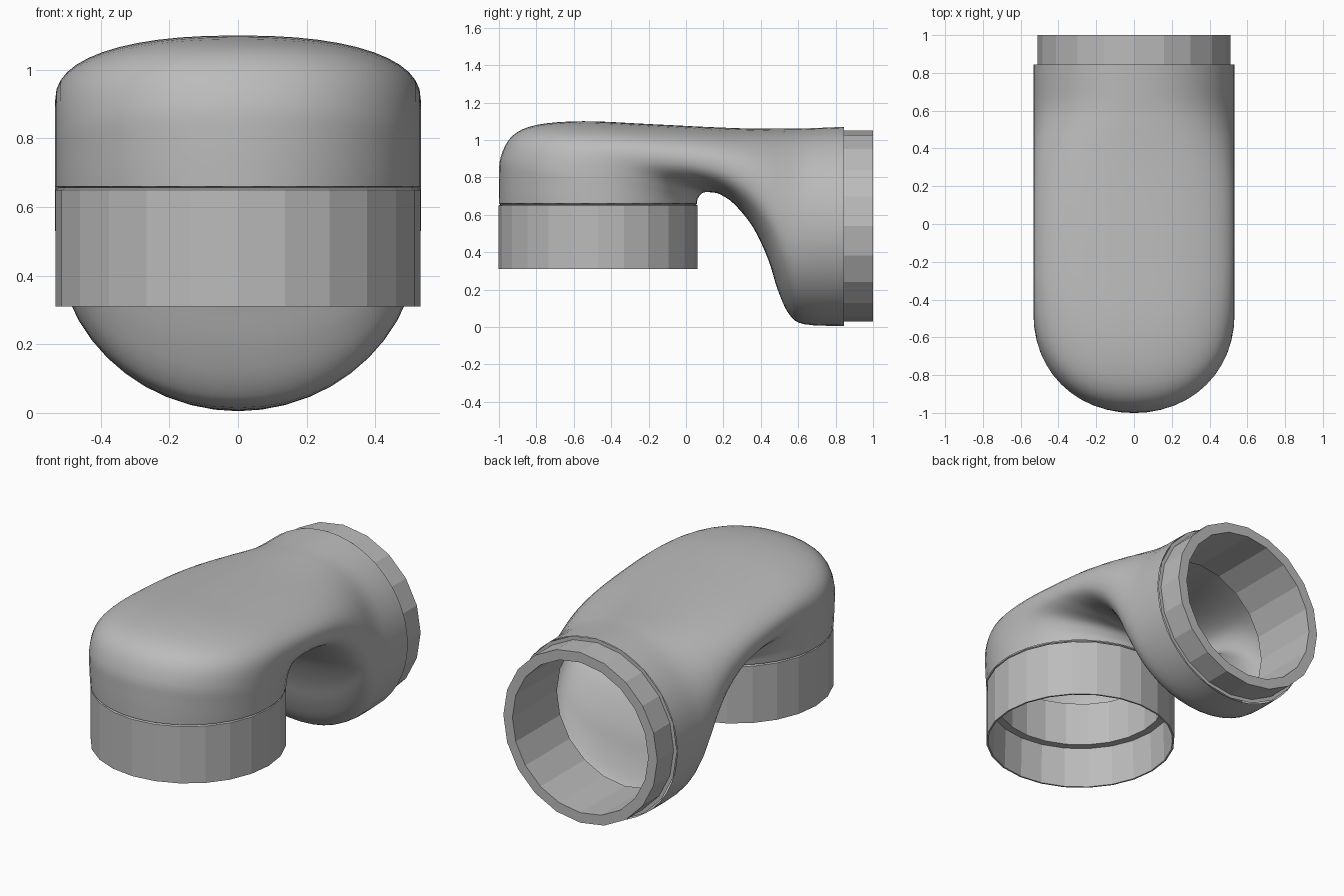
import bpy
import math
from mathutils import Vector

cube = bpy.data.objects.get("Cube")
if cube:
    bpy.data.objects.remove(cube, do_unlink=True)

grey = bpy.data.materials.new("plain_grey")
grey.use_nodes = True
colour = (0.5, 0.5, 0.5, 1)
grey.diffuse_color = colour
grey.node_tree.nodes["Principled BSDF"].inputs["Base Color"].default_value = colour


def loft(name, rings, smooth):
    """Skin a list of equal closed rings into an open tube."""
    n = len(rings[0])
    verts = [p for ring in rings for p in ring]
    faces = []
    for i in range(len(rings) - 1):
        for j in range(n):
            k = (j + 1) % n
            faces.append((i * n + j, i * n + k, (i + 1) * n + k, (i + 1) * n + j))
    mesh = bpy.data.meshes.new(name)
    mesh.from_pydata(verts, [], faces)
    mesh.materials.append(grey)
    for poly in mesh.polygons:
        poly.use_smooth = smooth
    obj = bpy.data.objects.new(name, mesh)
    bpy.context.collection.objects.link(obj)
    return obj


def turned(name, profile, centre, axis, side, sides):
    """Revolve (radius, distance) points round an axis through centre."""
    centre, axis, side = Vector(centre), Vector(axis), Vector(side)
    other = axis.cross(side)
    angles = [math.tau * j / sides for j in range(sides)]
    rings = [[centre + axis * d + (side * math.cos(a) + other * math.sin(a)) * r
              for a in angles] for r, d in profile]
    return loft(name, rings, False)


def catmull(a, b, c, d, t):
    return 0.5 * (2 * b + (c - a) * t + (2 * a - 5 * b + 4 * c - d) * t * t
                  + (3 * b - a - 3 * c + d) * t ** 3)


def power(v, e):
    return math.copysign(abs(v) ** e, v)


# Elbow body: outer bend (y, z) paired with inner bend (y, z)
keys = [
    (-1, .66, .06, .66), (-1, .80, .06, .675), (-.99, .91, .065, .69),
    (-.93, 1.02, .08, .71), (-.8, 1.08, .1, .72), (-.55, 1.1, .13, .72),
    (-.2, 1.085, .18, .71), (.1, 1.07, .26, .655), (.3, 1.062, .36, .53),
    (.43, 1.06, .44, .36), (.52, 1.06, .49, .2), (.6, 1.06, .55, .07),
    (.68, 1.063, .63, .015), (.845, 1.07, .845, .005),
]
steps, sides = 4, 48
last = len(keys) - 1
rings = []
for i in range(last * steps + 1):
    seg = min(i // steps, last - 1)
    t = i / steps - seg
    pts = [keys[max(0, min(last, seg + o))] for o in (-1, 0, 1, 2)]
    yo, zo, yi, zi = (catmull(*vals, t) for vals in zip(*pts))
    outer, inner = Vector((0, yo, zo)), Vector((0, yi, zi))
    middle, half = (outer + inner) / 2, (outer - inner) / 2
    # Circular at both ends, slightly squarer through the bend
    e = 1 - 0.15 * math.sin(math.pi * i / (last * steps))
    ring = []
    for j in range(sides):
        a = math.tau * j / sides
        ring.append(middle + half * power(math.cos(a), e)
                    + Vector((0.533 * power(math.sin(a), e), 0, 0)))
    rings.append(ring)
loft("elbow_body", rings, True)

# Downward socket with thin wall, inner ledge and liner
turned("front_socket",
       [(.47, .82), (.47, .555), (.515, .555), (.522, .31), (.532, .31),
        (.532, .65), (.522, .655), (.53, .66)],
       (0, -.47, 0), (0, 0, 1), (1, 0, 0), 24)

# Rear coupling pipe with thick rim and shoulder against the body
turned("rear_coupling",
       [(.45, -.58), (.45, -1), (.51, -1), (.51, -.845), (.532, -.845)],
       (0, 0, .54), (0, -1, 0), (0, 0, 1), 20)
